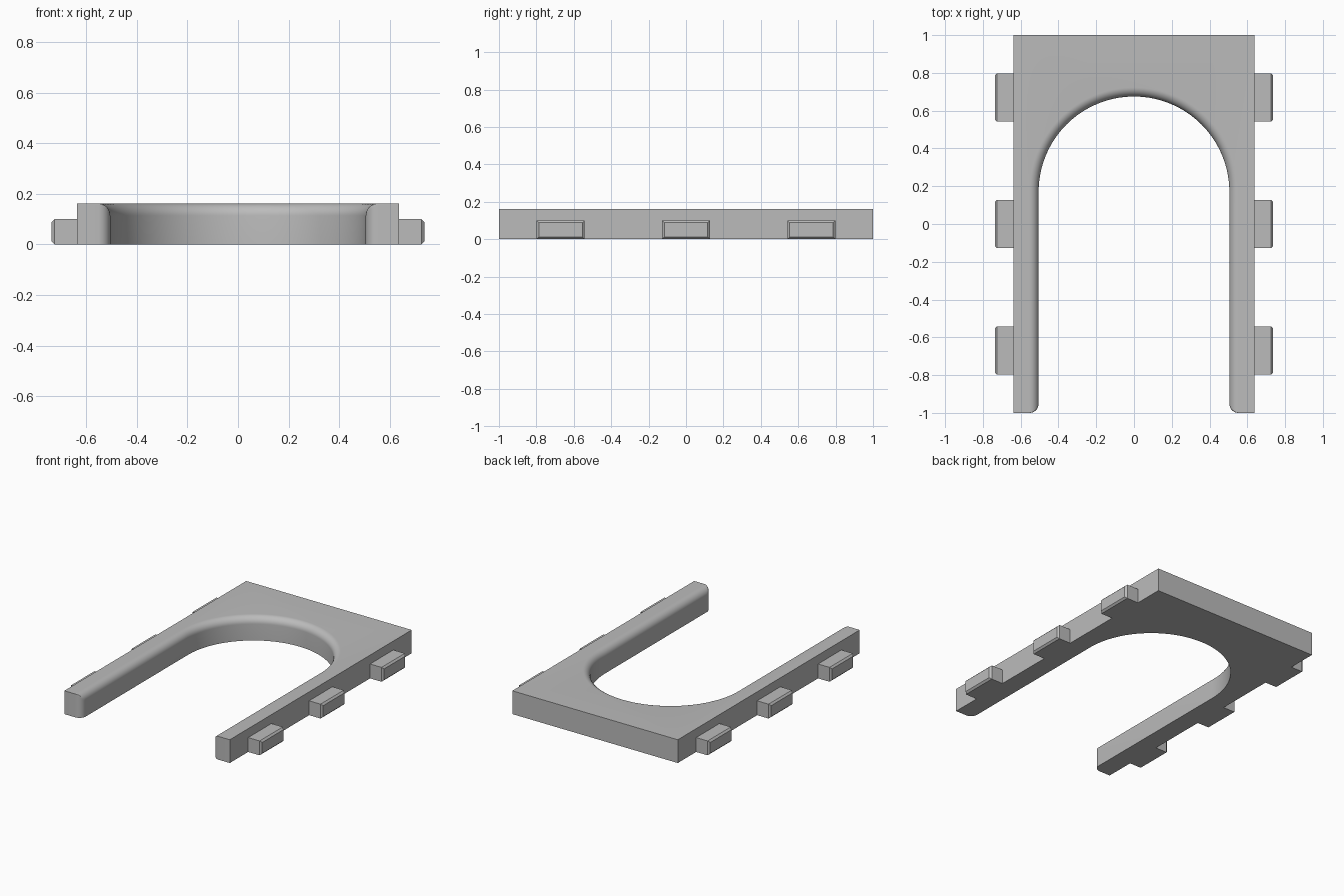
import bpy, bmesh, math
from mathutils import Matrix

if "Cube" in bpy.data.objects:
    bpy.data.objects.remove(bpy.data.objects["Cube"])

HALF_W, HEIGHT, INNER = 0.637, 0.162, 0.505
ARCH_Y, FILLET = 0.17, 0.048
TAB_H, TAB_REACH, TAB_HALF, CHAMFER = 0.10, 0.10, 0.128, 0.012

grey = bpy.data.materials.new("plain grey")
grey.use_nodes = True
colour = (0.5, 0.5, 0.5, 1)
grey.diffuse_color = colour
grey.node_tree.nodes["Principled BSDF"].inputs["Base Color"].default_value = colour


def finish(name, bm):
    bmesh.ops.remove_doubles(bm, verts=bm.verts, dist=1e-5)
    bmesh.ops.recalc_face_normals(bm, faces=bm.faces)
    mesh = bpy.data.meshes.new(name)
    bm.to_mesh(mesh)
    bm.free()
    mesh.materials.append(grey)
    obj = bpy.data.objects.new(name, mesh)
    bpy.context.collection.objects.link(obj)
    return obj


def outline(inset):
    """Plan of the frame, with its opening widened by inset."""
    right = []
    # Rounded inner corner at the tip of each leg
    for i in range(9):
        a = math.pi / 2 * i / 8
        x = INNER + FILLET * (1 - math.sin(a))
        y = -1 + FILLET * (1 - math.cos(a))
        right.append((max(x, INNER + inset), y))
    # Half of the round arch
    for i in range(33):
        a = math.pi / 2 * i / 32
        r = INNER + inset
        right.append((r * math.cos(a), ARCH_Y + r * math.sin(a)))
    left = [(-x, y) for x, y in reversed(right[:-1])]
    outer = [(-HALF_W, -1), (-HALF_W, 1), (HALF_W, 1), (HALF_W, -1)]
    return right + left + outer


# Arched frame: stacked plans, with the upper inner edge rounded over
levels = [(0, 0)]
for i in range(11):
    a = math.pi / 2 * i / 10
    levels.append((FILLET * (1 - math.cos(a)), HEIGHT - FILLET * (1 - math.sin(a))))
bm = bmesh.new()
rings = [[bm.verts.new((x, y, z)) for x, y in outline(d)] for d, z in levels]
for low, high in zip(rings, rings[1:]):
    for i in range(len(low)):
        j = (i + 1) % len(low)
        bm.faces.new((low[i], low[j], high[j], high[i]))
bm.faces.new(rings[0][::-1])
bm.faces.new(rings[-1])
frame = finish("arched_frame", bm)
bpy.context.view_layer.objects.active = frame
frame.select_set(True)
bpy.ops.object.shade_smooth_by_angle(angle=math.radians(30))
frame.select_set(False)

# Side tabs with chamfered ends
for side, label in ((1, "left"), (-1, "right")):
    for place, y in (("front", -0.67), ("middle", 0), ("back", 0.67)):
        bm = bmesh.new()
        bmesh.ops.create_cube(bm, size=1, matrix=Matrix.Translation(
            (side * (HALF_W + TAB_REACH / 2), y, TAB_H / 2)) @ Matrix.Diagonal(
            (TAB_REACH, 2 * TAB_HALF, TAB_H, 1)))
        end = max(bm.faces, key=lambda f: side * f.calc_center_median().x)
        bmesh.ops.bevel(bm, geom=list(end.edges), offset=CHAMFER, segments=1, affect='EDGES')
        finish(f"{label}_{place}_tab", bm)
